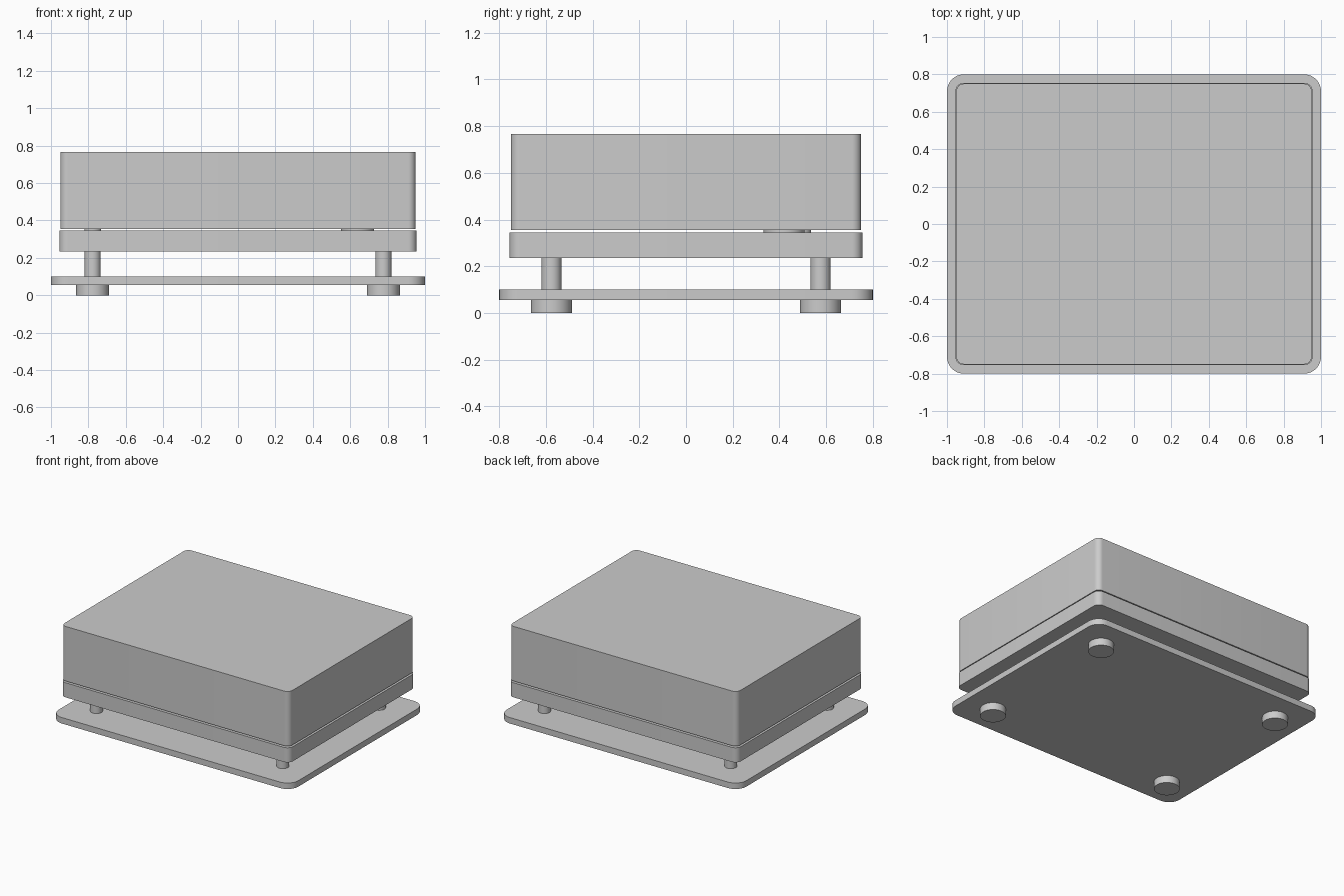
import bpy, bmesh, math

if "Cube" in bpy.data.objects:
    bpy.data.objects.remove(bpy.data.objects["Cube"])


def finish(name, bm):
    bmesh.ops.recalc_face_normals(bm, faces=bm.faces)
    mesh = bpy.data.meshes.new(name)
    bm.to_mesh(mesh)
    bm.free()
    obj = bpy.data.objects.new(name, mesh)
    bpy.context.collection.objects.link(obj)
    bpy.ops.object.select_all(action='DESELECT')
    bpy.context.view_layer.objects.active = obj
    obj.select_set(True)
    bpy.ops.object.shade_smooth_by_angle(angle=math.radians(30))
    return obj


def outline(bm, hx, hy, r, z, steps=8):
    verts = []
    for k, (sx, sy) in enumerate([(1, 1), (-1, 1), (-1, -1), (1, -1)]):
        for i in range(steps + 1):
            a = math.pi / 2 * (k + i / steps)
            verts.append(bm.verts.new((sx * (hx - r) + r * math.cos(a),
                                       sy * (hy - r) + r * math.sin(a), z)))
    return verts


def slab(name, hx, hy, r, z0, z1, wall=0):
    """Rounded-corner slab; with a wall thickness it is hollow and open below."""
    bm = bmesh.new()
    rings = [outline(bm, hx, hy, r, z1), outline(bm, hx, hy, r, z0)]
    if wall:
        inner = (hx - wall, hy - wall, r - wall)
        rings += [outline(bm, *inner, z0), outline(bm, *inner, z1 - wall)]
    for a, b in zip(rings, rings[1:]):
        n = len(a)
        for i in range(n):
            j = (i + 1) % n
            bm.faces.new((a[i], a[j], b[j], b[i]))
    bm.faces.new(rings[0])
    bm.faces.new(rings[-1])
    return finish(name, bm)


def cylinder(name, x, y, r, z0, z1):
    bm = bmesh.new()
    bmesh.ops.create_cone(bm, cap_ends=True, segments=48, radius1=r, radius2=r,
                          depth=z1 - z0)
    obj = finish(name, bm)
    obj.location = (x, y, (z0 + z1) / 2)
    return obj


# Stacked body: base plate, raised plinth, hollow dust cover
slab("base_plate", 1.0, 0.8, 0.09, 0.055, 0.10)
slab("plinth", 0.955, 0.755, 0.045, 0.235, 0.345)
slab("dust_cover", 0.95, 0.75, 0.04, 0.355, 0.767, wall=0.015)

# Feet and support posts at the four corners
for side, sx in (("left", -1), ("right", 1)):
    for end, sy in (("front", -1), ("back", 1)):
        x, y = sx * 0.777, sy * 0.576
        cylinder(f"{end}_{side}_foot", x, y, 0.088, 0.0, 0.055)
        cylinder(f"{end}_{side}_post", x, y, 0.043, 0.10, 0.235)

# Small fittings under the cover, glimpsed through the gap
cylinder("arm_base", 0.64, 0.42, 0.088, 0.345, 0.42)
cylinder("motor_pulley", -0.777, 0.49, 0.045, 0.345, 0.40)
